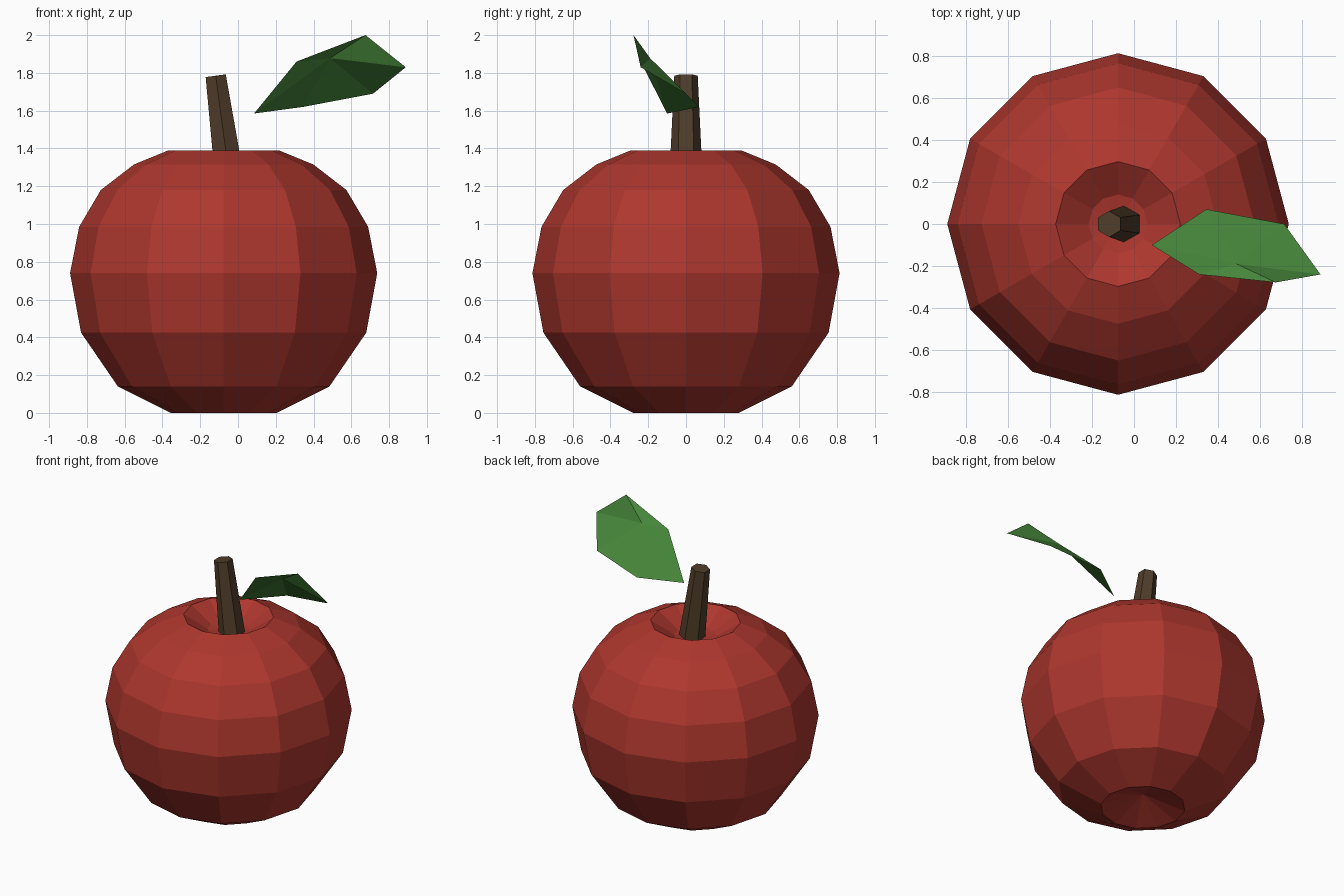
import bpy, bmesh, math
from mathutils import Matrix, Vector

if "Cube" in bpy.data.objects:
    bpy.data.objects.remove(bpy.data.objects["Cube"])


def make_part(name, bm, color):
    """Turn a bmesh into a flat-shaded, coloured object."""
    me = bpy.data.meshes.new(name)
    bm.to_mesh(me)
    bm.free()
    mat = bpy.data.materials.new(name + "_color")
    mat.diffuse_color = (*color, 1)
    mat.use_nodes = True
    mat.node_tree.nodes["Principled BSDF"].inputs["Base Color"].default_value = mat.diffuse_color
    me.materials.append(mat)
    ob = bpy.data.objects.new(name, me)
    bpy.context.collection.objects.link(ob)
    return ob


# Fruit: 12-sided lathe with a dimple at both ends
SIDES = 12
CENTRE_X = -0.076
profile = [(0.28, 0), (0.56, 0.14), (0.755, 0.425), (0.813, 0.74), (0.765, 0.985),
           (0.65, 1.18), (0.475, 1.315), (0.297, 1.388), (0.14, 1.288)]
bm = bmesh.new()
rings = []
for r, z in profile:
    angles = [2 * math.pi * i / SIDES for i in range(SIDES)]
    rings.append([bm.verts.new((CENTRE_X + r * math.cos(a), r * math.sin(a), z)) for a in angles])
bottom = bm.verts.new((CENTRE_X, 0, 0.10))
top = bm.verts.new((CENTRE_X, 0, 1.265))
for i in range(SIDES):
    j = (i + 1) % SIDES
    for lo, hi in zip(rings, rings[1:]):
        bm.faces.new((lo[i], lo[j], hi[j], hi[i]))
    bm.faces.new((bottom, rings[0][j], rings[0][i]))
    bm.faces.new((top, rings[-1][i], rings[-1][j]))
make_part("fruit", bm, (0.42, 0.038, 0.027))

# Stem: tapered hexagonal peg leaning to the left
base, tip = Vector((-0.046, 0, 1.25)), Vector((-0.118, 0, 1.785))
axis = tip - base
bm = bmesh.new()
bmesh.ops.create_cone(bm, cap_ends=True, segments=6, radius1=0.088, radius2=0.062,
                      depth=axis.length)
# put the hexagon's corners on the y axis, so flats face left and right
corner = max(bm.verts, key=lambda v: v.co.y).co
turn = math.pi / 2 - math.atan2(corner.y, corner.x)
lean = math.atan2(axis.x, axis.z)
bm.transform(Matrix.Translation((base + tip) / 2) @ Matrix.Rotation(lean, 4, 'Y')
             @ Matrix.Rotation(turn, 4, 'Z'))
make_part("stem", bm, (0.08, 0.046, 0.022))

# Leaf: creased six-point sheet fanned around a raised middle point
outline = [(0.085, -0.10, 1.585), (0.345, 0.07, 1.62), (0.715, 0.0, 1.69),
           (0.888, -0.24, 1.83), (0.675, -0.278, 2.0), (0.31, -0.24, 1.86)]
bm = bmesh.new()
edge = [bm.verts.new(p) for p in outline]
middle = bm.verts.new((0.488, -0.19, 1.878))
for i in range(6):
    bm.faces.new((middle, edge[(i + 1) % 6], edge[i]))
make_part("leaf", bm, (0.061, 0.235, 0.042))
